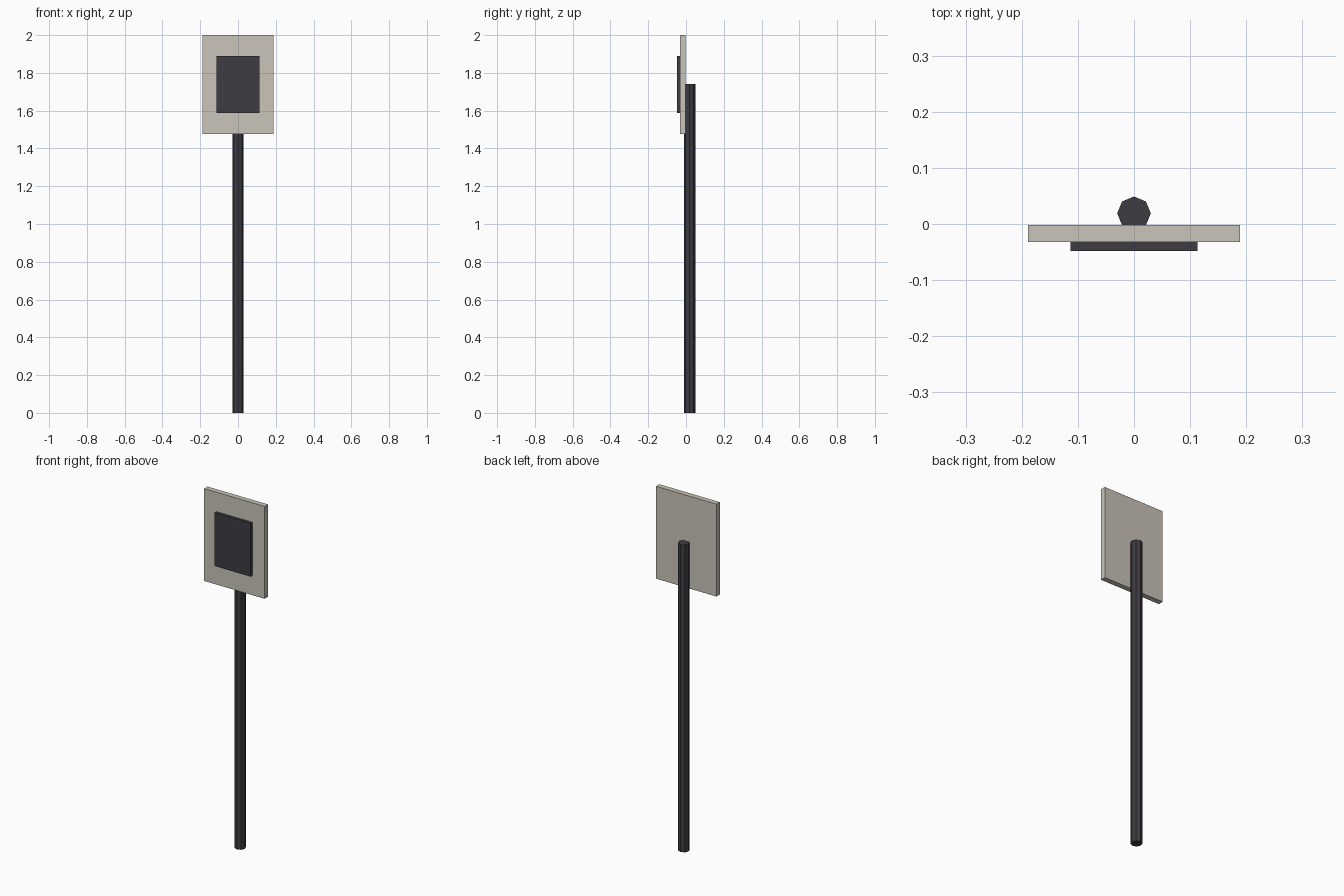
import bpy
import math

cube = bpy.data.objects.get("Cube")
if cube:
    bpy.data.objects.remove(cube, do_unlink=True)


def make_material(name, rgb):
    mat = bpy.data.materials.new(name)
    mat.use_nodes = True
    color = (*rgb, 1.0)
    mat.diffuse_color = color
    mat.node_tree.nodes["Principled BSDF"].inputs["Base Color"].default_value = color
    return mat


def make_box(name, low, high, mat):
    """Box spanning two opposite corners."""
    centre = [(a + b) / 2 for a, b in zip(low, high)]
    bpy.ops.mesh.primitive_cube_add(size=1, location=centre)
    obj = bpy.context.object
    obj.name = name
    obj.scale = [b - a for a, b in zip(low, high)]
    bpy.ops.object.transform_apply(location=False, rotation=False, scale=True)
    obj.data.materials.append(mat)
    return obj


charcoal = make_material("charcoal", (0.048, 0.045, 0.054))
warm_grey = make_material("warm_grey", (0.59, 0.55, 0.49))

# Octagonal pole with a corner pointing to the front
pole_height = 1.74
bpy.ops.mesh.primitive_cylinder_add(
    vertices=8, radius=0.03, depth=pole_height, location=(0, 0.019, pole_height / 2))
pole = bpy.context.object
pole.name = "pole"
pole.data.materials.append(charcoal)

# Sign board fixed to the front of the pole
make_box("sign_board", (-0.189, -0.032, 1.477), (0.189, -0.002, 2.0), warm_grey)

# Raised dark panel on the board
make_box("front_panel", (-0.113, -0.048, 1.588), (0.113, -0.032, 1.89), charcoal)
